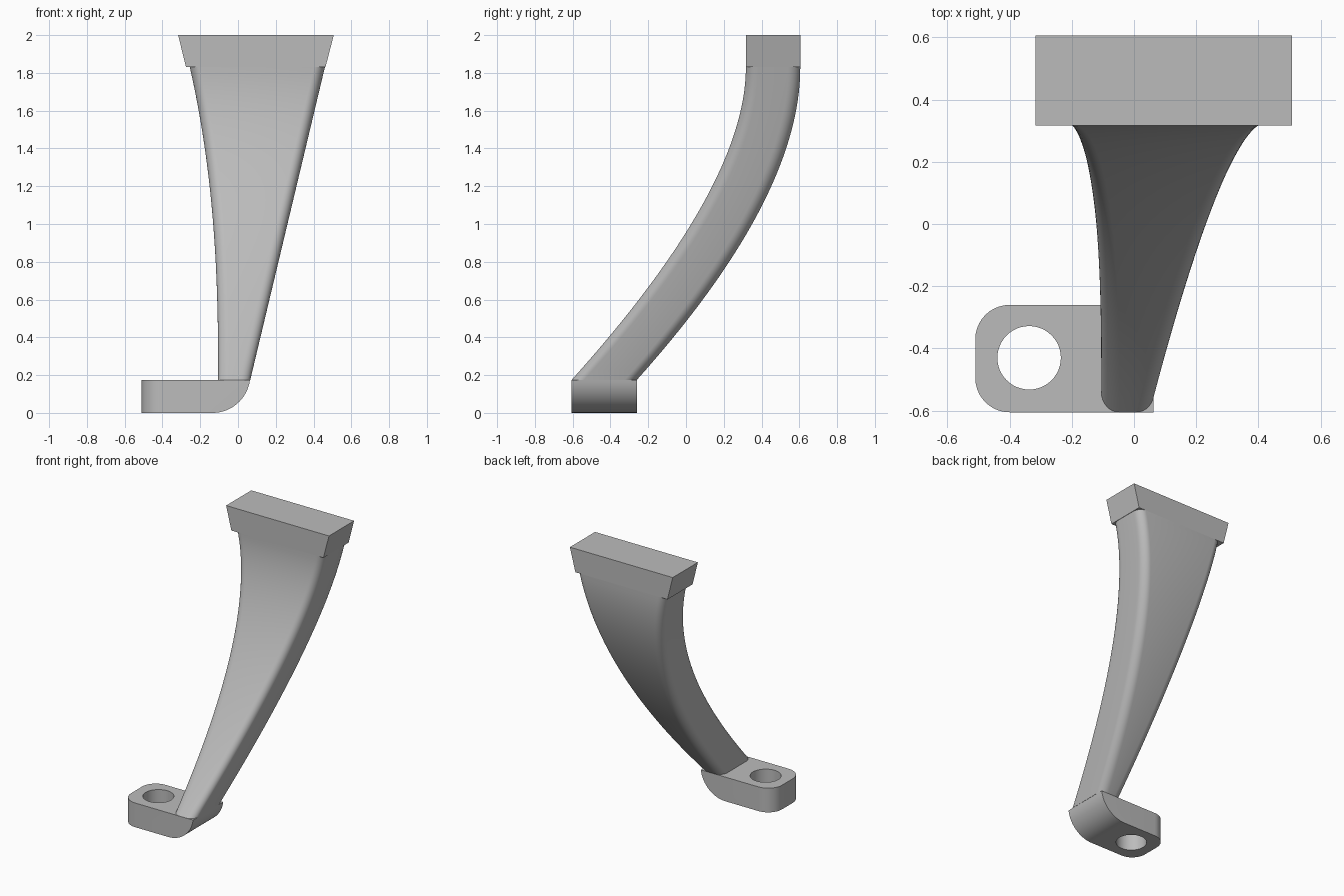
import bpy, bmesh
from math import pi, sin, cos, radians, asin
from mathutils import Matrix, Vector

if "Cube" in bpy.data.objects:
    bpy.data.objects.remove(bpy.data.objects["Cube"], do_unlink=True)

GREY = (0.5, 0.5, 0.5, 1)
grey = bpy.data.materials.new("plain grey")
grey.use_nodes = True
grey.diffuse_color = GREY
grey.node_tree.nodes["Principled BSDF"].inputs["Base Color"].default_value = GREY

FOOT_TOP, ARM_TOP = 0.175, 1.83
FOOT_FRONT, FOOT_BACK = -0.605, -0.26
TOP_FRONT, TOP_BACK = 0.317, 0.605


def finish(name, bm):
    """Turn a bmesh into a shaded object with the grey material."""
    bmesh.ops.recalc_face_normals(bm, faces=bm.faces)
    mesh = bpy.data.meshes.new(name)
    bm.to_mesh(mesh)
    bm.free()
    obj = bpy.data.objects.new(name, mesh)
    bpy.context.collection.objects.link(obj)
    mesh.materials.append(grey)
    return obj


def shade(obj):
    bpy.ops.object.select_all(action='DESELECT')
    obj.select_set(True)
    bpy.context.view_layer.objects.active = obj
    bpy.ops.object.shade_smooth_by_angle(angle=radians(35))


def prism(profile, y0, y1):
    """Extrude an x-z profile along y."""
    bm = bmesh.new()
    face = bm.faces.new([bm.verts.new((x, y0, z)) for x, z in profile])
    out = bmesh.ops.extrude_face_region(bm, geom=[face])
    verts = [v for v in out["geom"] if isinstance(v, bmesh.types.BMVert)]
    bmesh.ops.translate(bm, verts=verts, vec=(0, y1 - y0, 0))
    return bm


def bezier(a, b, c, t):
    return a * (1 - t) ** 2 + b * 2 * t * (1 - t) + c * t ** 2


# Foot: slab with a curved heel, rounded end corners and a bolt hole
R = 0.2
end = asin((R - FOOT_TOP) / R)
profile = [(-0.51, FOOT_TOP), (-0.51, 0)]
for i in range(17):
    a = -pi / 2 + (pi / 2 - end) * i / 16
    profile.append((-0.135 + R * cos(a), R + R * sin(a)))
bm = prism(profile, FOOT_FRONT, FOOT_BACK)
corners = [e for e in bm.edges if all(v.co.x < -0.5 for v in e.verts)
           and abs(e.verts[0].co.z - e.verts[1].co.z) > 0.1]
bmesh.ops.bevel(bm, geom=corners, offset=0.11, segments=10, profile=0.5,
                affect='EDGES')
foot = finish("foot", bm)

bm = bmesh.new()
bmesh.ops.create_cone(bm, cap_ends=True, segments=48, radius1=0.102,
                      radius2=0.102, depth=1,
                      matrix=Matrix.Translation((-0.337, -0.43, 0)))
cutter = finish("hole_cutter", bm)
cutter.hide_render = True
cut = foot.modifiers.new("bolt hole", 'BOOLEAN')
cut.object = cutter
cut.operation = 'DIFFERENCE'
cut.solver = 'EXACT'
bpy.context.view_layer.objects.active = foot
bpy.ops.object.modifier_apply(modifier=cut.name)
bpy.data.objects.remove(cutter, do_unlink=True)
shade(foot)

# Arm: flared, rounded section swept between a front and a back curve
front = [Vector(p) for p in ((FOOT_FRONT, FOOT_TOP), (TOP_FRONT, 1.2),
                             (TOP_FRONT, ARM_TOP))]
back = [Vector(p) for p in ((FOOT_BACK, FOOT_TOP), (TOP_BACK, 1.14),
                            (TOP_BACK, ARM_TOP))]
RX, RY, STEPS, RINGS = 0.058, 0.065, 8, 40
bm = bmesh.new()
rings = []
for i in range(RINGS + 1):
    t = i / RINGS
    f, b = bezier(*front, t), bezier(*back, t)
    depth = b - f
    ring = []
    for q, (sx, sy) in enumerate(((1, 1), (-1, 1), (-1, -1), (1, -1))):
        for k in range(STEPS + 1):
            a = pi / 2 * (q + k / STEPS)
            v = 0.5 + sy * (0.5 - RY / depth.length) + sin(a) * RY / depth.length
            y, z = f + depth * v
            s = max(0, (z - FOOT_TOP) / (ARM_TOP - FOOT_TOP))
            left, right = -0.105 - 0.15 * s ** 2.5, 0.065 + 0.395 * s
            x = (right - RX if sx > 0 else left + RX) + RX * cos(a)
            ring.append(bm.verts.new((x, y, z)))
    rings.append(ring)
n = len(rings[0])
for lower, upper in zip(rings, rings[1:]):
    for j in range(n):
        k = (j + 1) % n
        bm.faces.new((lower[j], lower[k], upper[k], upper[j]))
bm.faces.new(rings[0])
bm.faces.new(rings[-1])
shade(finish("arm", bm))

# Top block: sharp-edged wedge that closes the flare
block = [(-0.275, ARM_TOP), (0.463, ARM_TOP), (0.507, 2), (-0.317, 2)]
finish("top_block", prism(block, TOP_FRONT, TOP_BACK))
